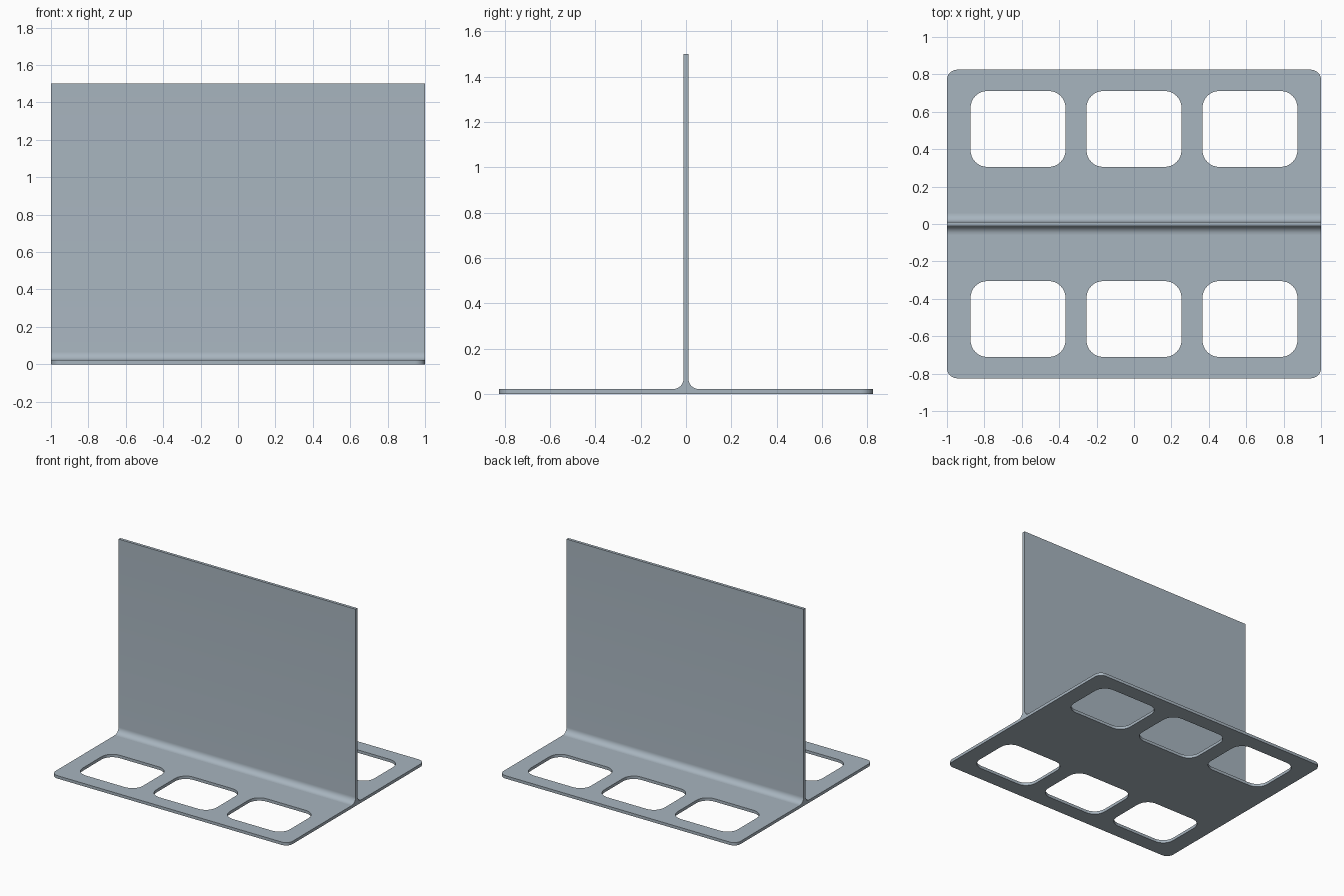
import bpy, bmesh
from math import pi, cos, sin, radians

if "Cube" in bpy.data.objects:
    bpy.data.objects.remove(bpy.data.objects["Cube"])

THICK = 0.022          # sheet thickness
DEPTH = 0.825          # half depth of the base
HEIGHT = 1.5
FILLET = 0.045

steel = bpy.data.materials.new("blue grey steel")
steel.use_nodes = True
colour = (0.39, 0.46, 0.52, 1)
steel.diffuse_color = colour
steel.node_tree.nodes["Principled BSDF"].inputs["Base Color"].default_value = colour


def arc(cx, cy, r, start, end, steps=8):
    """Points along an arc, angles in degrees."""
    angles = [radians(start + (end - start) * i / steps) for i in range(steps + 1)]
    return [(cx + r * cos(a), cy + r * sin(a)) for a in angles]


def rounded_rect(cx, cy, hx, hy, r):
    points = []
    for i, (sx, sy) in enumerate([(1, 1), (-1, 1), (-1, -1), (1, -1)]):
        points += arc(cx + sx * (hx - r), cy + sy * (hy - r), r, 90 * i, 90 * i + 90)
    return points


def extruded_outline(name, outlines, half_depth):
    """Filled outline with holes, extruded both ways along its local z."""
    curve = bpy.data.curves.new(name, "CURVE")
    curve.dimensions = "2D"
    curve.fill_mode = "BOTH"
    curve.extrude = half_depth
    for points in outlines:
        spline = curve.splines.new("POLY")
        spline.points.add(len(points) - 1)
        for p, (x, y) in zip(spline.points, points):
            p.co = (x, y, 0, 1)
        spline.use_cyclic_u = True
    obj = bpy.data.objects.new(name, curve)
    bpy.context.collection.objects.link(obj)
    bpy.ops.object.select_all(action="DESELECT")
    obj.select_set(True)
    bpy.context.view_layer.objects.active = obj
    bpy.ops.object.convert(target="MESH")
    obj = bpy.context.object
    obj.name = name
    # Weld the caps to the sides
    bm = bmesh.new()
    bm.from_mesh(obj.data)
    bmesh.ops.remove_doubles(bm, verts=bm.verts, dist=0.0001)
    bmesh.ops.recalc_face_normals(bm, faces=bm.faces)
    bm.to_mesh(obj.data)
    bm.free()
    obj.data.materials.clear()
    obj.data.materials.append(steel)
    bpy.ops.object.shade_smooth_by_angle(angle=radians(30))
    return obj


# Base plate with two rows of three rounded windows
outlines = [rounded_rect(0, 0, 1, DEPTH, 0.055)]
for row in (-1, 1):
    for column in (-1, 0, 1):
        outlines.append(rounded_rect(column * 0.62, row * 0.508, 0.254, 0.203, 0.09))
base = extruded_outline("base_plate", outlines, THICK / 2)
base.location.z = THICK / 2

# Upright panel with a flared fillet at its foot
half = THICK / 2
right = arc(half + FILLET, THICK + FILLET, FILLET, 270, 180)
right = right + [(half, HEIGHT)]
left = [(-x, z) for x, z in reversed(right)]
panel = extruded_outline("upright_panel", [right + left], 1)
panel.rotation_euler = (pi / 2, 0, pi / 2)
